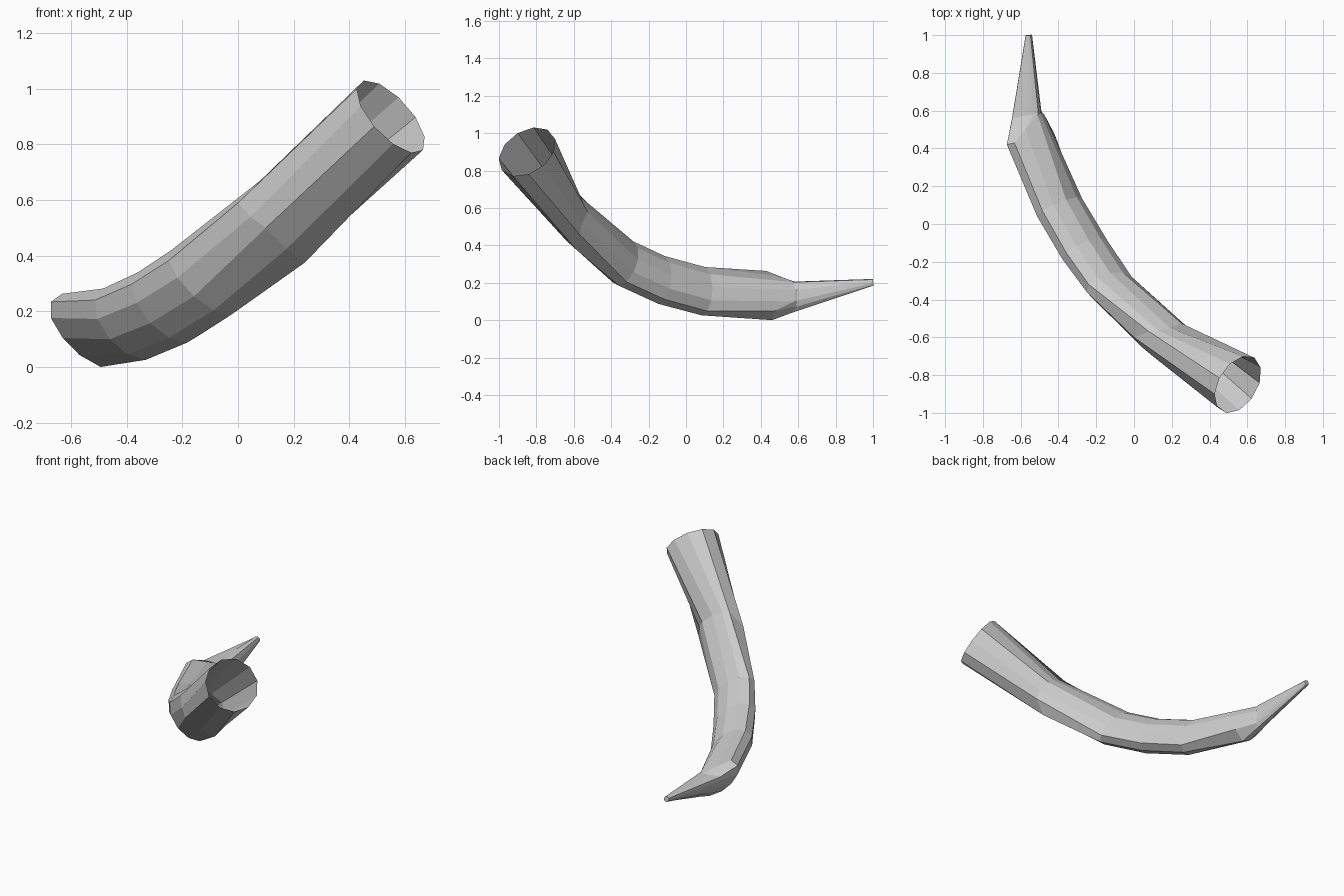
import bpy, bmesh
from math import sin, cos, tau
from mathutils import Vector

SIDES = 11


def oval(centre, up, side):
    """Ring of points around centre, spanned by two half-axes."""
    c, u, s = Vector(centre), Vector(up), Vector(side)
    return [c + u * cos(tau * i / SIDES) - s * sin(tau * i / SIDES) for i in range(SIDES)]


# Irregular kinked ring below the wide end
NECK = [(0.08, -0.57, 0.67), (0.0, -0.60, 0.59), (0.045, -0.655, 0.54), (0.10, -0.70, 0.50),
        (0.175, -0.64, 0.425), (0.24, -0.585, 0.375), (0.31, -0.57, 0.46), (0.29, -0.555, 0.52),
        (0.25, -0.525, 0.58), (0.19, -0.55, 0.63), (0.13, -0.565, 0.66)]

# Irregular kinked ring before the tip
SHOULDER = [(-0.633, 0.43, 0.263), (-0.673, 0.42, 0.234), (-0.673, 0.42, 0.176), (-0.63, 0.425, 0.104),
            (-0.57, 0.435, 0.043), (-0.494, 0.46, 0.0), (-0.42, 0.475, 0.05), (-0.475, 0.58, 0.10),
            (-0.495, 0.585, 0.16), (-0.51, 0.575, 0.203), (-0.575, 0.50, 0.234)]

# Pinched start of the slim tip
TIP_BASE = [(-0.57, 0.575, 0.205), (-0.645, 0.56, 0.205), (-0.645, 0.565, 0.18), (-0.61, 0.565, 0.125),
            (-0.565, 0.57, 0.08), (-0.507, 0.57, 0.041), (-0.495, 0.59, 0.072), (-0.49, 0.594, 0.105),
            (-0.495, 0.596, 0.16), (-0.507, 0.588, 0.203), (-0.535, 0.58, 0.206)]

# Rings from the open wide end to the tip
RINGS = [
    oval((0.55, -0.85, 0.90), (-0.098, 0.035, 0.13), (0.075, 0.148, 0.017)),
    NECK,
    oval((-0.125, -0.33, 0.305), (-0.115, 0.01, 0.115), (0.05, 0.075, 0.035)),
    oval((-0.26, -0.14, 0.217), (-0.10, -0.01, 0.123), (0.07, 0.062, 0.042)),
    oval((-0.395, 0.085, 0.157), (-0.09, -0.015, 0.125), (0.08, 0.055, 0.04)),
    SHOULDER,
    TIP_BASE,
    oval((-0.557, 1.0, 0.202), (-0.010, -0.002, 0.016), (0.014, 0.0, 0.009)),
]

# Curved horn shell, open at the wide end
bm = bmesh.new()
rings = [[bm.verts.new(p) for p in ring] for ring in RINGS]
for a, b in zip(rings, rings[1:]):
    for i in range(SIDES):
        j = (i + 1) % SIDES
        bm.faces.new((a[i], b[i], b[j], a[j]))

# Small blunt tip
bm.faces.new(rings[-1])
bmesh.ops.recalc_face_normals(bm, faces=bm.faces)

mesh = bpy.data.meshes.new("curved_horn")
bm.to_mesh(mesh)
bm.free()
horn = bpy.data.objects.new("curved_horn", mesh)
bpy.context.collection.objects.link(horn)
